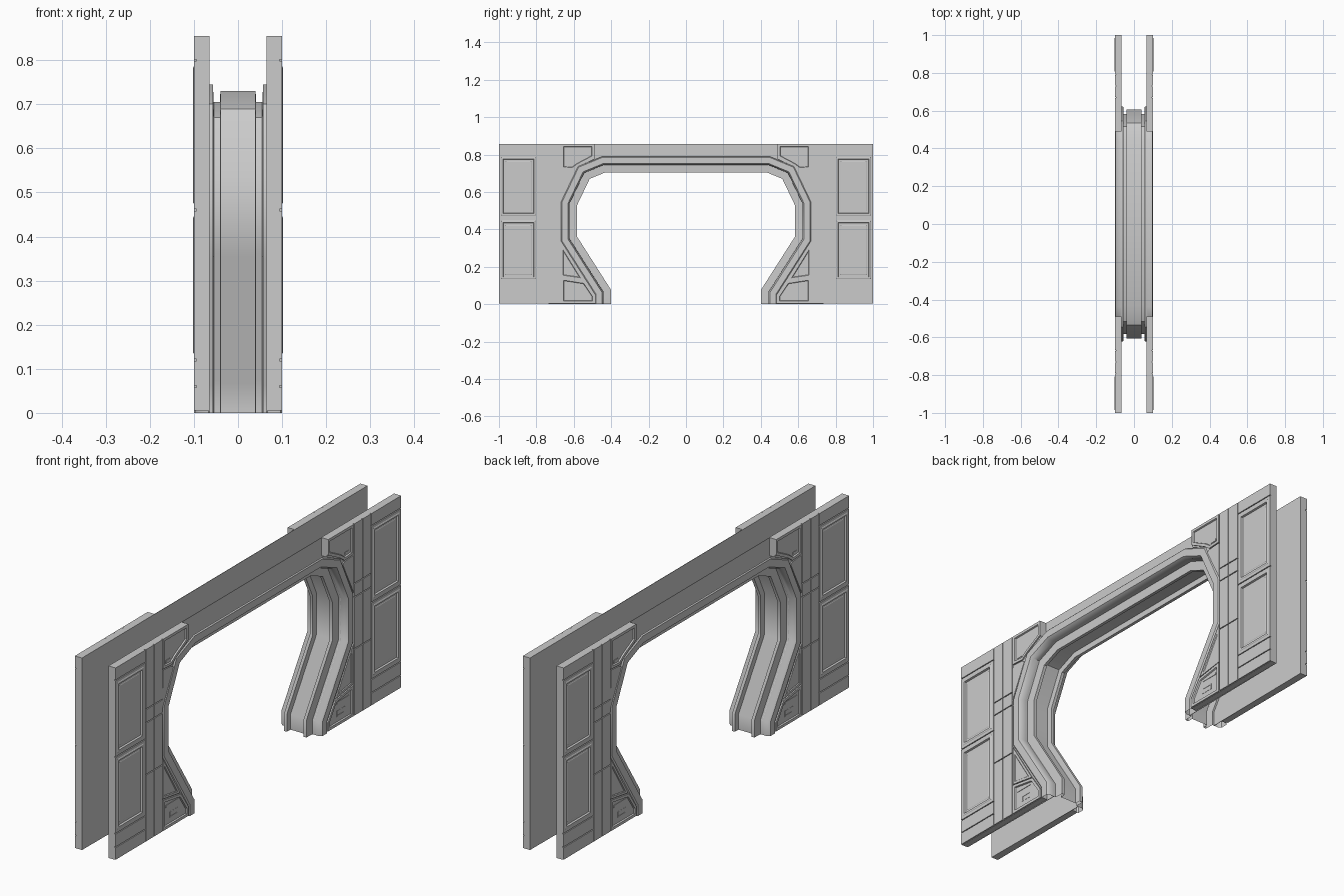
import bpy, bmesh, math
from mathutils import Vector

if "Cube" in bpy.data.objects:
    bpy.data.objects.remove(bpy.data.objects["Cube"])

# Half contour of the doorway opening (y, z), from top centre to foot
OPENING = [(0, .705), (.43, .705), (.515, .67), (.582, .53), (.582, .36), (.40, .075), (.40, 0)]
GAP = .002


def offset(d):
    """Opening contour pushed outward by d with mitred corners."""
    pts = [Vector(p) for p in OPENING]
    normals = []
    for a, b in zip(pts, pts[1:]):
        t = (b - a).normalized()
        normals.append(Vector((-t.y, t.x)))
    out = []
    for i, p in enumerate(pts):
        n0 = normals[max(i - 1, 0)]
        n1 = normals[min(i, len(normals) - 1)]
        m = (n0 + n1).normalized()
        q = p + m * (d / m.dot(n0))
        out.append((q.x, q.y))
    return out


def finish(bm, name):
    """Turn a quarter-model bmesh into an object mirrored to all four quarters."""
    me = bpy.data.meshes.new(name)
    bm.to_mesh(me)
    bm.free()
    ob = bpy.data.objects.new(name, me)
    bpy.context.collection.objects.link(ob)
    mod = ob.modifiers.new("mirror", 'MIRROR')
    mod.use_axis = (True, True, False)
    mod.merge_threshold = .0002
    return ob


def block(name, pts, x0, x1, insets=()):
    """Extrude a (y, z) outline from x0 to x1, then inset its outer face in steps."""
    bm = bmesh.new()
    a = bm.faces.new([bm.verts.new((x0, y, z)) for y, z in pts])
    r = bmesh.ops.extrude_face_region(bm, geom=[a])
    bmesh.ops.translate(bm, vec=(x1 - x0, 0, 0),
                        verts=[v for v in r["geom"] if isinstance(v, bmesh.types.BMVert)])
    bmesh.ops.recalc_face_normals(bm, faces=bm.faces[:])
    top = max(bm.faces, key=lambda f: f.normal.x)
    for thick, depth in insets:
        bmesh.ops.inset_region(bm, faces=[top], thickness=thick, depth=depth, use_even_offset=True)
    return finish(bm, name)


def rect(name, y0, y1, z0, z1, x0=.09, x1=.1, insets=()):
    g = GAP
    return block(name, [(y0 + g, z0 + g), (y1 - (g if y1 < 1 else 0), z0 + g),
                        (y1 - (g if y1 < 1 else 0), z1 - (g if z1 < .85 else 0)),
                        (y0 + g, z1 - (g if z1 < .85 else 0))], x0, x1, insets)


# Stepped arch lining: one cross-section (x, offset) swept along the opening
section = [(0, .025), (.040, .025), (.041, 0), (.055, 0), (.057, .040), (.066, .040),
           (.088, .040), (.1, .048), (.1, .080), (.095, .085)]
bm = bmesh.new()
rings = [[bm.verts.new((x, y, z)) for y, z in offset(d)] for x, d in section]
for ra, rb in zip(rings, rings[1:]):
    for i in range(len(ra) - 1):
        bm.faces.new((ra[i], ra[i + 1], rb[i + 1], rb[i]))
bmesh.ops.recalc_face_normals(bm, faces=bm.faces[:])
if sum(f.normal.z * f.calc_area() for f in bm.faces if f.calc_center_median().z > .68) > 0:
    bmesh.ops.reverse_faces(bm, faces=bm.faces[:])
arch = finish(bm, "arch_lining")
bpy.context.view_layer.objects.active = arch
arch.select_set(True)
bpy.ops.object.shade_smooth_by_angle(angle=math.radians(35))

# Thin inner skin, full height, and the thicker wall core at each side
block("inner_skin", offset(.04) + [(1, .004), (1, .855), (0, .855)], .065, .067)
c = offset(.083)
block("wall_core", c[2:6] + [(c[6][0], .004), (1, .004), (1, .855), (.49, .855), (.49, .775)], .066, .094)

# Two narrow columns beside the arch
levels = [.003, .30, .53, .59, .855]
for y0, y1, label in ((.67, .73, "inner"), (.73, .79, "outer")):
    for i, (z0, z1) in enumerate(zip(levels, levels[1:])):
        rect(f"{label}_column_{i}", y0, y1, z0, z1)

# End bay: skirting, two framed panels and a cap
rect("skirting_low", .79, 1, .003, .06)
rect("skirting_high", .79, 1, .06, .12)
rect("bay_cap", .79, 1, .80, .855)
frame = [(.012, 0), (.003, .002), (.007, 0), (.003, -.010), (.006, 0), (.006, .003)]
for label, z0, z1 in (("lower", .12, .46), ("upper", .46, .80)):
    rect(f"{label}_bay_panel", .79, 1, z0, z1, insets=frame)

# Upper corner box with stepped louvres
recess = [(.012, 0), (.004, -.010), (.005, 0), (.003, -.006)]
block("upper_corner_box", [(.49, .855), (.667, .855), (.667, .722), (.605, .718), (.575, .74), (.49, .785)],
      .066, .1, recess)
for i in range(4):
    rect(f"upper_louvre_{i}", .61 - .028 * i, .645, .738 + .014 * i, .752 + .014 * i, .08, .096 - .003 * i)

# Spandrel plates filling between arch and column
u = offset(.088)
block("upper_spandrel", [u[3], (.667, .717), (.605, .713), (.592, .705)], .09, .099)
block("lower_spandrel", [(.545, .128), (.667, .146), (.667, .325)], .09, .099, [(.010, 0), (.003, -.003)])

# Foot box with louvres and a small raised plate
block("foot_box", [(.488, .005), (.667, .005), (.667, .142), (.54, .122), (.488, .045)], .07, .1, recess)
for i in range(3):
    rect(f"foot_louvre_{i}", .555 - .012 * i, .645, .096 - .013 * i, .109 - .013 * i, .08, .096 - .003 * i)
rect("foot_plate", .555, .615, .040, .070, .08, .095, [(.005, 0), (.002, -.004)])
